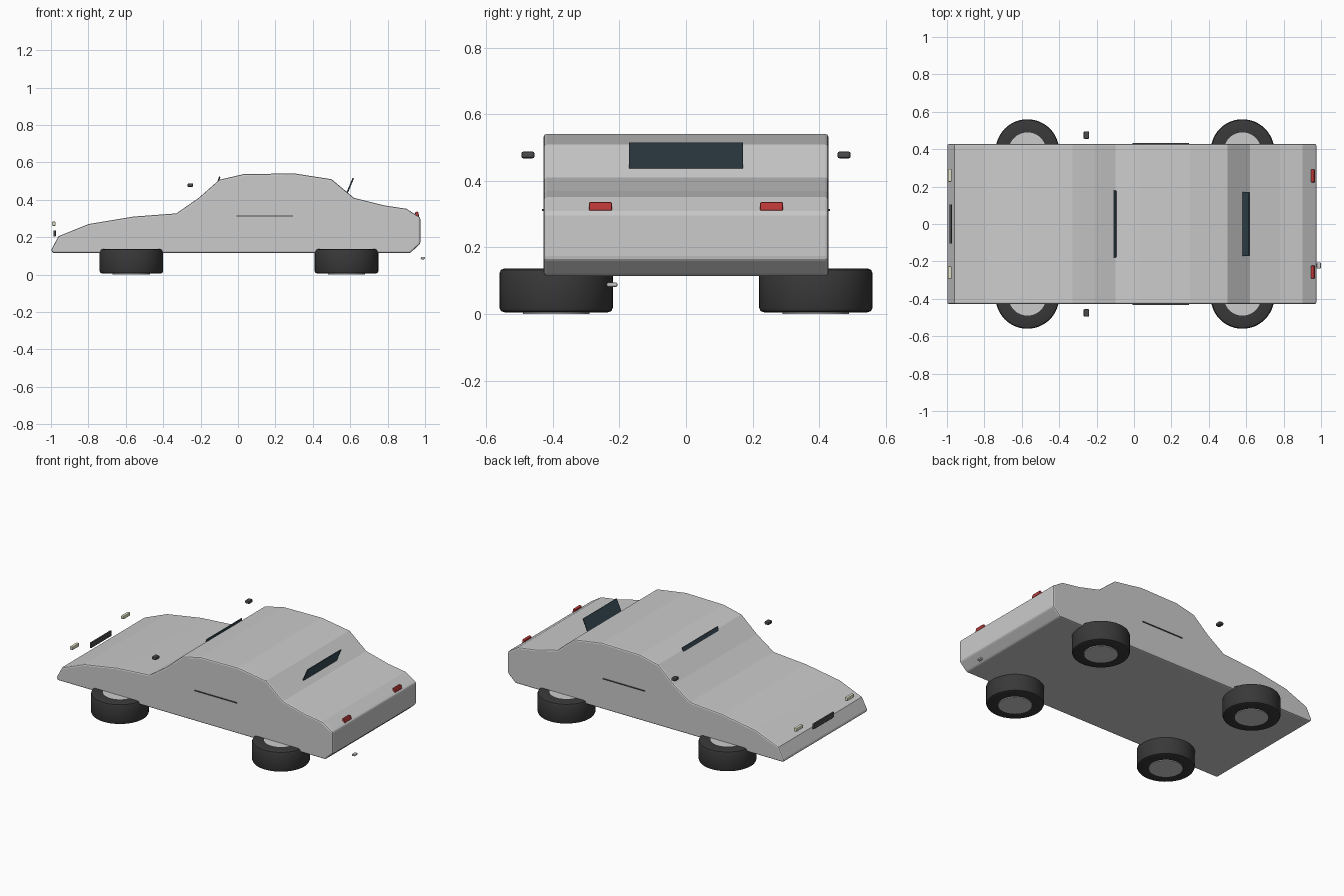
import bpy, bmesh, math
from mathutils import Matrix

if "Cube" in bpy.data.objects:
    bpy.data.objects.remove(bpy.data.objects["Cube"])


def material(name, rgb):
    m = bpy.data.materials.new(name)
    m.diffuse_color = (*rgb, 1)
    m.use_nodes = True
    m.node_tree.nodes["Principled BSDF"].inputs["Base Color"].default_value = m.diffuse_color
    return m


RUBBER = material("rubber", (0.04, 0.04, 0.042))
GLASS = material("glass", (0.04, 0.07, 0.09))
TRIM = material("dark_trim", (0.07, 0.07, 0.075))
RED = material("red_lens", (0.5, 0.04, 0.04))
CREAM = material("cream_lens", (0.8, 0.78, 0.6))
METAL = material("metal", (0.6, 0.6, 0.62))


def finish(name, bm, mat=None, bevel=0.0, segments=2, smooth=False):
    bmesh.ops.recalc_face_normals(bm, faces=bm.faces)
    mesh = bpy.data.meshes.new(name)
    bm.to_mesh(mesh)
    bm.free()
    ob = bpy.data.objects.new(name, mesh)
    bpy.context.collection.objects.link(ob)
    if mat:
        mesh.materials.append(mat)
    if bevel:
        mod = ob.modifiers.new("bevel", "BEVEL")
        mod.width, mod.segments = bevel, segments
        mod.limit_method = "ANGLE"
        mod.angle_limit = math.radians(40)
    if smooth:
        bpy.context.view_layer.objects.active = ob
        ob.select_set(True)
        bpy.ops.object.shade_smooth_by_angle(angle=math.radians(35))
        ob.select_set(False)
    return ob


def box(name, loc, size, mat, tilt=0.0, bevel=0.003):
    bm = bmesh.new()
    m = Matrix.Translation(loc) @ Matrix.Rotation(tilt, 4, "Y") @ Matrix.Diagonal((*size, 1))
    bmesh.ops.create_cube(bm, size=1, matrix=m)
    return finish(name, bm, mat, bevel)


def lathe(name, loc, profile, mat, steps=48):
    bm = bmesh.new()
    rings = []
    for i in range(steps):
        a = 2 * math.pi * i / steps
        rings.append([bm.verts.new((loc[0] + r * math.cos(a), loc[1] + r * math.sin(a), loc[2] + z))
                      for r, z in profile])
    n = len(profile)
    for i in range(steps):
        p, q = rings[i], rings[(i + 1) % steps]
        for k in range(n):
            bm.faces.new((p[k], q[k], q[(k + 1) % n], p[(k + 1) % n]))
    return finish(name, bm, mat, smooth=True)


# body: side profile extruded across the width
profile = [(-1, 0.13), (-0.96, 0.205), (-0.80, 0.27), (-0.56, 0.31), (-0.33, 0.327),
           (-0.21, 0.41), (-0.10, 0.507), (0.03, 0.537), (0.30, 0.541), (0.50, 0.51),
           (0.62, 0.41), (0.78, 0.37), (0.90, 0.352), (0.975, 0.305), (0.975, 0.165),
           (0.92, 0.115), (-0.99, 0.115)]
bm = bmesh.new()
face = bm.faces.new([bm.verts.new((x, -0.428, z)) for x, z in profile])
ext = bmesh.ops.extrude_face_region(bm, geom=[face])
bmesh.ops.translate(bm, vec=(0, 0.856, 0),
                    verts=[v for v in ext["geom"] if isinstance(v, bmesh.types.BMVert)])
finish("body", bm, bevel=0.009)

# wheels, lying flat with upright axles
tyre = [(0.10, 0.005), (0.155, 0.005), (0.166, 0.009), (0.17, 0.018), (0.17, 0.124),
        (0.166, 0.133), (0.155, 0.137), (0.10, 0.137)]
for end, x in (("front", -0.57), ("rear", 0.58)):
    for side, s in (("left", -1), ("right", 1)):
        lathe(f"{end}_{side}_tyre", (x, s * 0.39, 0), tyre, RUBBER)
        bm = bmesh.new()
        bmesh.ops.create_cone(bm, cap_ends=True, segments=48, radius1=0.1, radius2=0.1, depth=0.137,
                              matrix=Matrix.Translation((x, s * 0.39, 0.0685)))
        finish(f"{end}_{side}_hub", bm, METAL, smooth=True)

# paired details
for side, s in (("left", -1), ("right", 1)):
    box(f"{side}_mirror", (-0.255, s * 0.475, 0.478), (0.03, 0.04, 0.02), TRIM, bevel=0.006)
    box(f"{side}_headlight", (-0.985, s * 0.26, 0.272), (0.02, 0.07, 0.022), CREAM, bevel=0.005)
    box(f"{side}_taillight", (0.957, s * 0.257, 0.322), (0.018, 0.07, 0.028), RED, -0.2, 0.005)
    box(f"{side}_door_trim", (0.143, s * 0.43, 0.313), (0.3, 0.006, 0.006), TRIM, bevel=0)

# windows, grille and exhaust
box("windscreen", (-0.108, 0, 0.49), (0.008, 0.36, 0.07), GLASS, 0.3)
box("rear_window", (0.595, 0, 0.465), (0.008, 0.344, 0.11), GLASS, 0.4)
box("grille", (-0.98, 0, 0.22), (0.012, 0.21, 0.034), TRIM)
box("exhaust", (0.988, -0.222, 0.088), (0.022, 0.033, 0.013), METAL, bevel=0.005)
